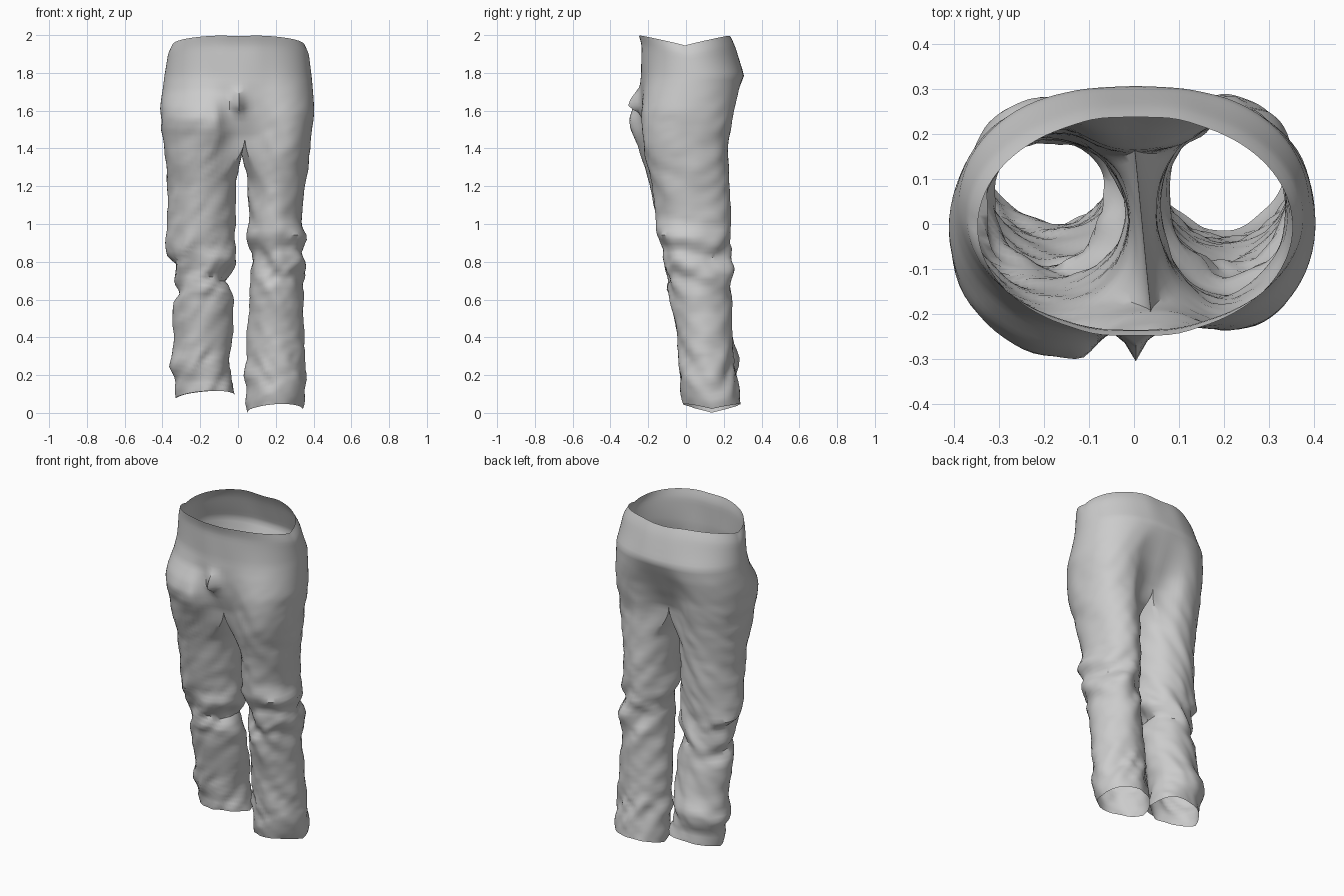
import bpy, bmesh, math
from mathutils import Vector, noise

if "Cube" in bpy.data.objects:
    bpy.data.objects.remove(bpy.data.objects["Cube"])

N = 64            # points round each leg
OUT = 48          # steps on the outer arc, the rest is the inner leg
SPLIT = math.radians(135)
CROTCH, TOP = 1.46, 1.945

# leg tables: z, inner x, outer x, front y, back y
LEFT = [(0.08, -.02, -.325, .015, .27), (0.13, -.02, -.33, -.005, .275), (0.18, -.035, -.33, 0, .265),
        (0.25, -.055, -.36, -.02, .275), (0.31, -.045, -.345, -.03, .285), (0.4, -.03, -.34, -.045, .25),
        (0.58, -.02, -.345, -.08, .22), (0.63, -.03, -.315, -.10, .21), (0.70, -.07, -.335, -.09, .20),
        (0.79, -.008, -.335, -.125, .195), (0.85, -.012, -.385, -.13, .19), (1.0, -.015, -.375, -.155, .19),
        (1.2, -.01, -.37, -.19, .20), (1.4, .005, -.39, -.25, .215), (1.5, .01, -.405, -.29, .23),
        (1.56, .01, -.41, -.305, .24), (1.62, .01, -.412, -.29, .26), (1.7, .01, -.40, -.25, .29),
        (1.78, .01, -.39, -.235, .31), (1.9, .01, -.37, -.235, .26), (1.95, .01, -.345, -.25, .235)]
RIGHT = [(0.03, .05, .34, -.01, .29), (0.1, .035, .355, -.025, .28), (0.2, .04, .36, -.03, .265),
         (0.4, .05, .35, -.05, .25), (0.6, .06, .345, -.09, .24), (0.7, .075, .345, -.10, .24),
         (0.79, .075, .37, -.115, .24), (0.85, .07, .34, -.12, .23), (0.92, .04, .37, -.155, .23),
         (1.0, .06, .335, -.16, .24), (1.2, .05, .355, -.18, .23), (1.4, .04, .385, -.225, .22),
         (1.6, .02, .405, -.24, .26), (1.7, .015, .397, -.24, .29), (1.78, .01, .39, -.235, .31),
         (1.9, .01, .375, -.235, .26), (1.95, .01, .35, -.25, .235)]
# centre seam: z, front y, back y
SEAM = [(1.3, -.17, .15), (1.46, -.195, .165), (1.53, -.22, .195), (1.58, -.235, .22), (1.66, -.245, .255),
        (1.74, -.243, .29), (1.78, -.238, .308), (1.9, -.235, .26), (1.95, -.25, .235)]
# narrow fold sticking out of the front seam: z, depth
FLY = [(1.55, 0), (1.595, .02), (1.62, .068), (1.66, .05), (1.73, 0)]


def lerp(a, b, t):
    return a + (b - a) * t


def smooth(t):
    t = max(0.0, min(1.0, t))
    return t * t * (3 - 2 * t)


def sample(table, z):
    z = max(table[0][0], min(table[-1][0], z))
    for a, b in zip(table, table[1:]):
        if z <= b[0]:
            t = (z - a[0]) / (b[0] - a[0])
            return [lerp(p, q, t) for p, q in zip(a[1:], b[1:])]


def point(table, side, z, ang):
    """Point on one half of the trousers; ang 0 is the outside, negative is the front."""
    s, co = math.sin(ang), math.cos(ang)
    # slanted folds below the thigh
    tilt = 0.03 * s * smooth((1.2 - z) / 0.2) * smooth((z - 0.15) / 0.2)
    xi, xo, yf, yb = sample(table, z + tilt)
    cf, cb = sample(SEAM, z)
    cx, hx, ym, hy = (xi + xo) / 2, abs(xo - xi) / 2, (yf + yb) / 2, (yb - yf) / 2
    f = smooth((z - 1.22) / (CROTCH - 1.22))
    k = smooth((z - 1.48) / 0.42)
    bulge = abs(ang) > SPLIT + 1e-5
    w = smooth((abs(ang) - math.radians(98)) / math.radians(37))
    r = max(-1, min(1, s / 0.7071))
    seam_y = lerp(cf, cb, (r + 1) / 2)
    c = lerp(0.018 - 0.1 * seam_y, 0.004, smooth((z - CROTCH) / 0.14))
    power = lerp(1.04, 0.95, smooth((z - 1.1) / 0.3))
    sq = lambda v: math.copysign(abs(v) ** power, v)
    x, y = cx + side * hx * sq(co), ym + hy * sq(s)
    # raised thigh and calf of the left leg lean inwards
    if side < 0:
        x += 0.05 * max(0, -s) ** 2 * smooth((z - 1.3) / 0.2)
        x += 0.02 * max(0, s) ** 2 * smooth((0.5 - z) / 0.2)
    # merge the inner leg into the centre seam
    if co < 0:
        mx = cx - (cx - c) * min(1, -co / 0.7071)
        x = lerp(x, lerp(x, mx, w) if not bulge else mx, f)
    y = lerp(y, seam_y, w * f)
    # blend to a single oval at the waist
    if not bulge and k > 0:
        a = ang * 90 / 135
        wx = c + side * abs(xo - c) * max(0, math.cos(a)) ** 0.95
        wy = ym + hy * math.copysign(abs(math.sin(a)), a)
        wy = lerp(wy, cf if a < 0 else cb, w)
        x, y = lerp(x, wx, k), lerp(y, wy, k)
    if ang < 0 and not bulge:
        y -= sample(FLY, z)[0] * max(0, 1 - abs(x - c) / 0.05) ** 1.5
    # cloth creases, strongest at knees and hems
    amp = 0.008 + 0.016 * math.exp(-((z - 0.78) / 0.14) ** 2) + 0.012 * math.exp(-((z - 0.2) / 0.12) ** 2)
    amp *= (1 - w * f) * smooth((1.85 - z) / 0.5)
    n = noise.noise(Vector((x * 6 + side * 7, y * 6, z * 11 + x * 14 * side)))
    n += 0.5 * noise.noise(Vector((x * 11, y * 11 + side * 3, z * 22 - x * 12)))
    x += amp * n * side * co
    y += amp * n * s
    # crotch saddle, waist dip and hem slope
    zz = z - (0.035 * f * (1 - r * r) if bulge else 0)
    top = smooth((z - 1.72) / (TOP - 1.72))
    zz += top * (0.055 * abs(math.sin(ang * 2 / 3)) ** 0.9 - (0.012 * w if ang > 0 else 0.004 * w))
    hem = smooth((0.3 - z) / 0.25)
    zz += hem * (0.035 * (abs(s) - 1) + (0.01 * co if side > 0 else -0.012 * co))
    return Vector((x, y, zz))


def arc_angles():
    outer = [lerp(-SPLIT, SPLIT, i / OUT) for i in range(OUT + 1)]
    m = N - OUT
    inner = []
    for i in range(1, m):
        a = lerp(SPLIT, 2 * math.pi - SPLIT, i / m)
        inner.append(a if a <= math.pi else a - 2 * math.pi)
    return outer, inner


def skin(bm, rings, closed):
    rows = [[bm.verts.new(p) for p in r] for r in rings]
    for a, b in zip(rows, rows[1:]):
        n = len(a)
        for i in range(n if closed else n - 1):
            j = (i + 1) % n
            bm.faces.new((a[i], a[j], b[j], b[i]))


bm = bmesh.new()
outer, inner = arc_angles()
for table, side, hem in ((LEFT, -1, 0.115), (RIGHT, 1, 0.046)):
    # leg tube up to the crotch
    zs = [lerp(hem, CROTCH, i / 60) for i in range(61)]
    skin(bm, [[point(table, side, z, a) for a in outer + inner] for z in zs], True)
    # half of the seat and waist
    zs = [lerp(CROTCH, TOP, i / 26) for i in range(27)]
    skin(bm, [[point(table, side, z, a) for a in outer] for z in zs], False)

# weld the halves along the centre seam
bmesh.ops.remove_doubles(bm, verts=bm.verts, dist=0.0005)
bmesh.ops.recalc_face_normals(bm, faces=bm.faces)
mesh = bpy.data.meshes.new("trousers")
bm.to_mesh(mesh)
bm.free()
trousers = bpy.data.objects.new("trousers", mesh)
bpy.context.collection.objects.link(trousers)
bpy.context.view_layer.objects.active = trousers
trousers.select_set(True)
bpy.ops.object.shade_smooth_by_angle(angle=math.radians(40))
